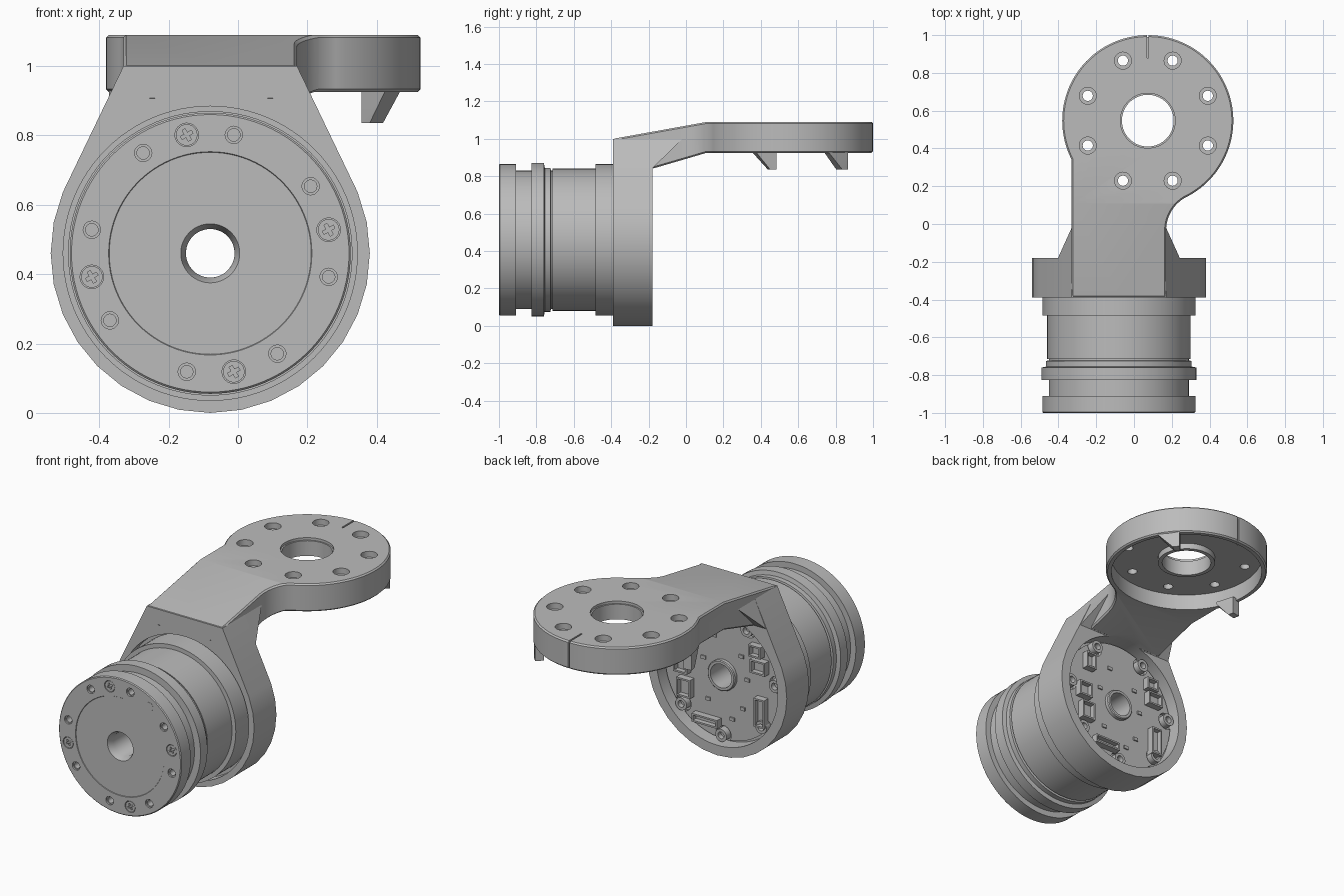
import bpy, bmesh, math
from mathutils import Vector

if "Cube" in bpy.data.objects:
    bpy.data.objects.remove(bpy.data.objects["Cube"])

CX, CZ = -0.08, 0.46        # motor axis, along y
DX, DY, DR = 0.073, 0.547, 0.453   # flange disc
TOP, RIM, FLOOR = 1.09, 0.925, 1.02

grey = bpy.data.materials.new("light grey")
grey.use_nodes = True
grey.diffuse_color = (0.5, 0.5, 0.5, 1)
grey.node_tree.nodes["Principled BSDF"].inputs["Base Color"].default_value = (0.5, 0.5, 0.5, 1)


def finish(name, bm):
    bmesh.ops.recalc_face_normals(bm, faces=bm.faces)
    mesh = bpy.data.meshes.new(name)
    bm.to_mesh(mesh)
    bm.free()
    mesh.materials.append(grey)
    ob = bpy.data.objects.new(name, mesh)
    bpy.context.collection.objects.link(ob)
    return ob


def place(axis, p, t):
    return {"x": (t, *p), "y": (p[0], t, p[1]), "z": (*p, t)}[axis]


def prisms(name, axis, parts):
    """Each part is (outline, low, high), extruded along the axis."""
    bm = bmesh.new()
    for pts, lo, hi in parts:
        a = [bm.verts.new(place(axis, p, lo)) for p in pts]
        b = [bm.verts.new(place(axis, p, hi)) for p in pts]
        bm.faces.new(a)
        bm.faces.new(b[::-1])
        for i in range(len(a)):
            j = (i + 1) % len(a)
            bm.faces.new((a[i], a[j], b[j], b[i]))
    return finish(name, bm)


def arc(cx, cy, r, start, end, n):
    return [(cx + r * math.cos(math.radians(start + (end - start) * i / n)),
             cy + r * math.sin(math.radians(start + (end - start) * i / n))) for i in range(n + 1)]


def ring(cx, cy, r, n=32):
    return arc(cx, cy, r, 0, 360, n)[:-1]


def rect(cx, cy, w, h):
    return [(cx - w / 2, cy - h / 2), (cx + w / 2, cy - h / 2),
            (cx + w / 2, cy + h / 2), (cx - w / 2, cy + h / 2)]


def polar(cx, cy, r, deg):
    return cx + r * math.cos(math.radians(deg)), cy + r * math.sin(math.radians(deg))


def lathe(name, profile, n=96):
    """Closed (radius, y) profile turned around the motor axis."""
    bm = bmesh.new()
    loops = [[bm.verts.new((x, y, z)) for x, z in ring(CX, CZ, r, n)] for r, y in profile]
    for k, a in enumerate(loops):
        b = loops[(k + 1) % len(loops)]
        for i in range(n):
            j = (i + 1) % n
            bm.faces.new((a[i], a[j], b[j], b[i]))
    return finish(name, bm)


def hull(name, points):
    bm = bmesh.new()
    for p in points:
        bm.verts.new(p)
    bmesh.ops.convex_hull(bm, input=bm.verts)
    return finish(name, bm)


def apply(ob, kind, **settings):
    mod = ob.modifiers.new("step", kind)
    for key, value in settings.items():
        setattr(mod, key, value)
    bpy.context.view_layer.objects.active = ob
    bpy.ops.object.modifier_apply(modifier=mod.name)


def boolean(ob, cutter, op="DIFFERENCE"):
    apply(ob, "BOOLEAN", object=cutter, operation=op, solver="EXACT")
    bpy.data.objects.remove(cutter)


def cut(ob, axis, parts):
    boolean(ob, prisms("cutter", axis, parts))


# motor body: stepped rings around a hollow shaft
motor = lathe("motor_body", [
    (0.07, -0.96), (0.085, -0.997), (0.291, -0.997), (0.293, -1), (0.4, -1), (0.405, -0.995),
    (0.405, -0.91), (0.37, -0.91), (0.37, -0.825), (0.41, -0.825), (0.41, -0.76), (0.385, -0.755),
    (0.385, -0.725), (0.37, -0.722), (0.37, -0.715), (0.38, -0.715), (0.38, -0.485),
    (0.405, -0.485), (0.405, -0.3), (0.07, -0.3)])
screws = [polar(CX, CZ, 0.348, 11.25 + 90 * k) for k in range(4)]
bolts = [polar(CX, CZ, 0.348, a + 11.25) for a in (22.5, 67.5, 112.5, 157.5, 202.5, 247.5, 292.5, 337.5)]
cut(motor, "y", [(ring(*p, 0.034, 24), -1.1, -0.975) for p in screws])
cut(motor, "y", [(ring(*p, 0.025, 20), -1.1, -0.99) for p in bolts])
cut(motor, "y", [(ring(*p, 0.018, 20), -1.1, -0.95) for p in bolts])

# plug in the front plate
prisms("front_plug", "y", [(ring(*polar(CX, CZ, 0.348, 56.25), 0.026, 24), -1.001, -0.99)])

# cross-head screws
w, l = 0.005, 0.018
cross = [(w, w), (w, l), (-w, l), (-w, w), (-l, w), (-l, -w), (-w, -w), (-w, -l), (w, -l), (w, -w), (l, -w), (l, w)]
heads = prisms("front_screws", "y", [(ring(*p, 0.031, 24), -0.998, -0.97) for p in screws])
turn = math.radians(30)
cut(heads, "y", [([(x + u * math.cos(turn) - v * math.sin(turn), z + u * math.sin(turn) + v * math.cos(turn))
                   for u, v in cross], -1.1, -0.988) for x, z in screws])

# housing: round shell with a tapered top
housing = prisms("housing", "y", [(
    arc(CX, CZ, 0.46, 157.5, 382.5, 20) + [(0.17, 1.0), (-0.33, 1.0)], -0.39, -0.18)])
cut(housing, "y", [(ring(CX, CZ, 0.424, 96), -0.5, -0.33)])
cut(housing, "y", [(ring(CX, CZ, 0.07, 48), -0.5, 0)])
cut(housing, "y", [(ring(CX, CZ, 0.40, 96), -0.265, 0)])
cut(housing, "y", [(ring(x, 0.94, 0.034, 24), -0.5, -0.36) for x in (-0.247, 0.093)])

# arm and disc: plan outline trimmed by the side profile
plan = ([(-0.33, -0.39), (0.17, -0.39)] + arc(0.37, -0.034, 0.2, 180, 117, 12)
        + arc(DX, DY, DR, -62, 207, 80))
arm = prisms("arm_and_disc", "z", [(plan, 0.8, 1.2)])
side = [(-0.39, 1.0), (-0.39, 0.9), (-0.19, 0.9), (-0.18, 0.84), (0.11, RIM), (1.1, RIM), (1.1, TOP), (0.11, TOP)]
boolean(arm, prisms("cutter", "x", [(side, -1, 1)]), "INTERSECT")
apply(arm, "BEVEL", width=0.008, segments=1, limit_method="ANGLE", angle_limit=math.radians(60))
cut(arm, "z", [(ring(DX, DY, 0.423, 96), 0.5, FLOOR)])
cut(arm, "z", [(ring(DX, DY, 0.137, 64), 0.5, 1.2)])
cut(arm, "z", [(ring(DX, DY, 0.145, 64), 1.075, 1.2)])
holes = [polar(DX, DY, 0.344, 22.5 + 45 * k) for k in range(8)]
cut(arm, "z", [(ring(*p, 0.045, 24), 1.055, 1.2) for p in holes])
cut(arm, "z", [(ring(*p, 0.027, 24), 0.5, 1.2) for p in holes])
cut(arm, "z", [(rect(DX, 0.95, 0.01, 0.14), 1.08, 1.2)])
cut(arm, "z", [(rect(DX, 1.02, 0.01, 0.06), 0.8, 1.2)])
cut(arm, "y", [(ring(CX, CZ, 0.40, 96), -0.38, 0.3)])

# flared braces where the arm meets the housing
brace = hull("arm_brace", [(CX + s * h, y, z) for s in (-1, 1)
                           for h, y, z in ((0.323, -0.181, 0.84), (0.25, -0.181, 0.999), (0.25, -0.02, 0.999))])
cut(brace, "y", [(ring(CX, CZ, 0.40, 96), -0.3, 0.3)])

# collar under the disc opening
collar = prisms("disc_collar", "z", [(ring(DX, DY, 0.16, 64), 0.985, FLOOR + 0.01)])
cut(collar, "z", [(ring(DX, DY, 0.137, 64), 0.5, 1.2)])

# locating tabs hanging from the disc rim
for name, deg, way in (("left_tab", 37, 1), ("right_tab", 197, -1)):
    hull(name, [(*polar(DX, DY, r, deg + way * a), z) for r in (0.4, 0.45)
                for a, z in ((-8, RIM), (8, RIM), (8, 0.835), (3, 0.835), (-8, 0.94), (8, 0.94))])

# shaft bush in the rear cavity
lathe("shaft_bush", [(0.07, -0.32), (0.07, -0.215), (0.085, -0.215), (0.09, -0.22), (0.09, -0.32)], 48)

# circuit board with clearance cut-outs for the rear bolts
rear = [polar(CX, CZ, 0.355, a) for a in (5, 62, 118, 175, 222, 270, 318)]
board = prisms("circuit_board", "y", [(ring(CX, CZ, 0.385, 96), -0.275, -0.24)])
cut(board, "y", [(ring(*p, 0.05, 24), -0.4, 0) for p in rear])
cut(board, "y", [(ring(CX, CZ, 0.08, 48), -0.4, 0)])
posts = prisms("rear_bolt_posts", "y", [(ring(*p, 0.037, 24), -0.275, -0.215) for p in rear])
cut(posts, "y", [(ring(*p, 0.02, 20), -0.245, 0) for p in rear])

# sockets on the board: x, z, width, height from the motor axis
sockets = [(-0.26, -0.15, 0.07, 0.17), (-0.25, 0.12, 0.1, 0.08), (-0.23, 0.21, 0.08, 0.07),
           (0.1, -0.29, 0.17, 0.05), (0.24, -0.13, 0.09, 0.11), (0.26, 0.0, 0.09, 0.09), (0.22, 0.2, 0.07, 0.1)]
plugs = prisms("board_sockets", "y", [(rect(CX + x, CZ + z, w, h), -0.25, -0.2) for x, z, w, h in sockets])
cut(plugs, "y", [(rect(CX + x, CZ + z, w - 0.02, h - 0.02), -0.23, 0) for x, z, w, h in sockets])

# small chips on the board
chips = [(-0.13, -0.17), (-0.12, 0.14), (0.1, -0.17), (0.13, 0.07), (-0.16, 0.01), (0.06, 0.22), (-0.06, -0.25)]
prisms("board_chips", "y", [(rect(CX + x, CZ + z, 0.03, 0.02), -0.25, -0.232) for x, z in chips])

for ob in bpy.context.scene.objects:
    ob.select_set(ob.type == "MESH")
bpy.ops.object.shade_smooth_by_angle(angle=math.radians(30))
